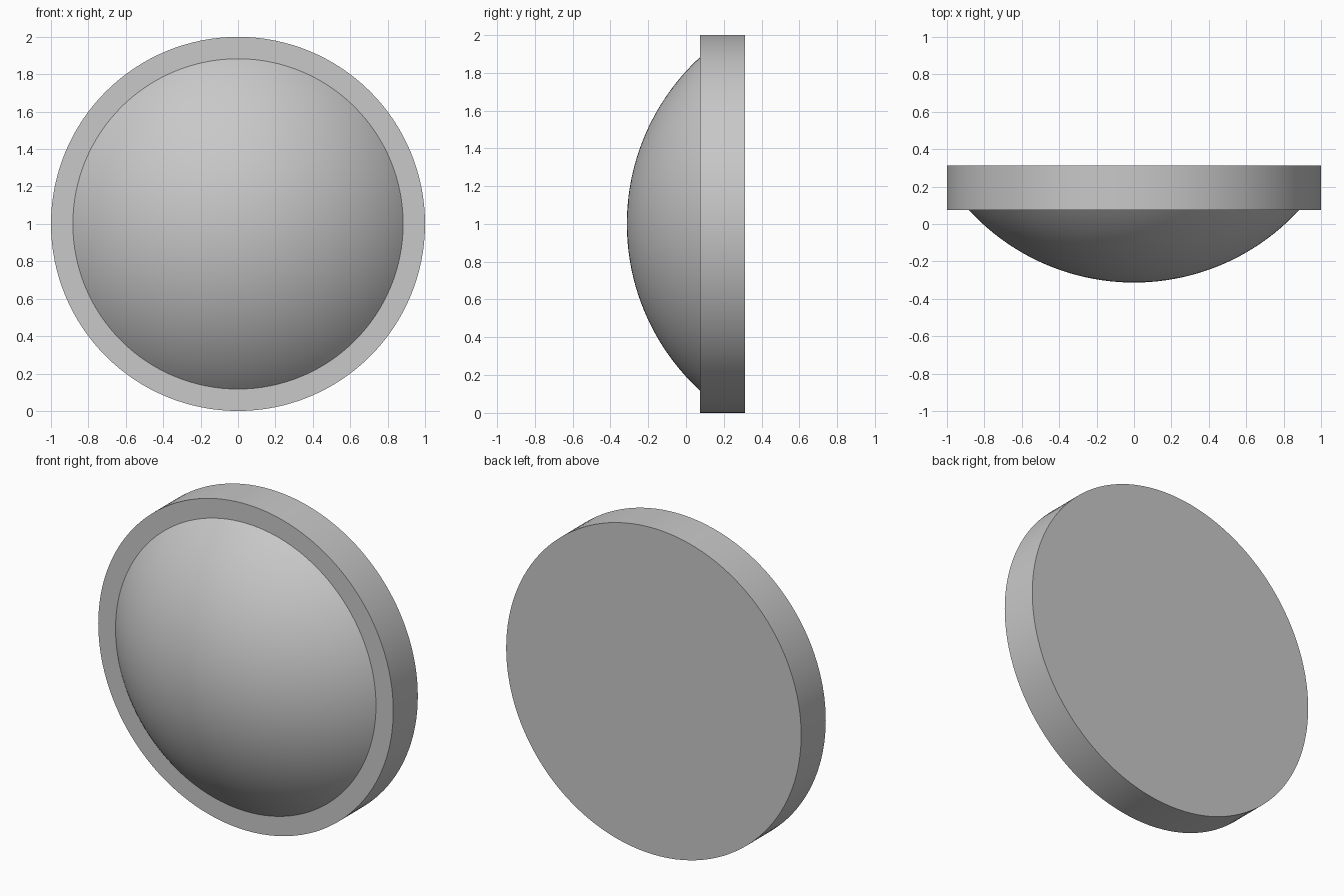
import bpy
import bmesh
from math import asin, sin, cos, radians, tau
from mathutils import Vector

cube = bpy.data.objects.get("Cube")
if cube:
    bpy.data.objects.remove(cube, do_unlink=True)

SEGMENTS = 128
CENTRE = Vector((0, 0, 1))
DISC_FRONT, DISC_BACK = 0.075, 0.313
DOME_RADIUS, DOME_TIP = 0.883, -0.313

grey = bpy.data.materials.new("plain_grey")
grey.use_nodes = True
grey.diffuse_color = (0.58, 0.58, 0.58, 1)
grey.node_tree.nodes["Principled BSDF"].inputs["Base Color"].default_value = grey.diffuse_color


def lathe(name, profile):
    """Spin a (radius, y) profile around the front-to-back axis."""
    bm = bmesh.new()
    verts = [bm.verts.new(CENTRE + Vector((r, y, 0))) for r, y in profile]
    edges = [bm.edges.new(pair) for pair in zip(verts, verts[1:])]
    bmesh.ops.spin(bm, geom=verts + edges, cent=CENTRE, axis=(0, 1, 0),
                   angle=tau, steps=SEGMENTS, use_duplicate=False)
    bmesh.ops.remove_doubles(bm, verts=bm.verts[:], dist=0.0001)
    # Close the open rims with flat caps
    bmesh.ops.holes_fill(bm, edges=[e for e in bm.edges if e.is_boundary], sides=0)
    bmesh.ops.recalc_face_normals(bm, faces=bm.faces[:])
    mesh = bpy.data.meshes.new(name)
    bm.to_mesh(mesh)
    bm.free()
    mesh.materials.append(grey)
    obj = bpy.data.objects.new(name, mesh)
    bpy.context.collection.objects.link(obj)
    bpy.ops.object.select_all(action="DESELECT")
    obj.select_set(True)
    bpy.context.view_layer.objects.active = obj
    bpy.ops.object.shade_smooth_by_angle(angle=radians(30))
    return obj


# Flat round backing disc
lathe("backing_disc", [(1, DISC_FRONT), (1, DISC_BACK)])

# Shallow spherical dome on the front of the disc
height = DISC_FRONT - DOME_TIP
sphere = (DOME_RADIUS ** 2 + height ** 2) / (2 * height)
half_angle = asin(DOME_RADIUS / sphere)
RINGS = 32
angles = [half_angle * i / RINGS for i in range(RINGS + 1)]
lathe("front_dome", [(sphere * sin(a), DOME_TIP + sphere * (1 - cos(a))) for a in angles])
